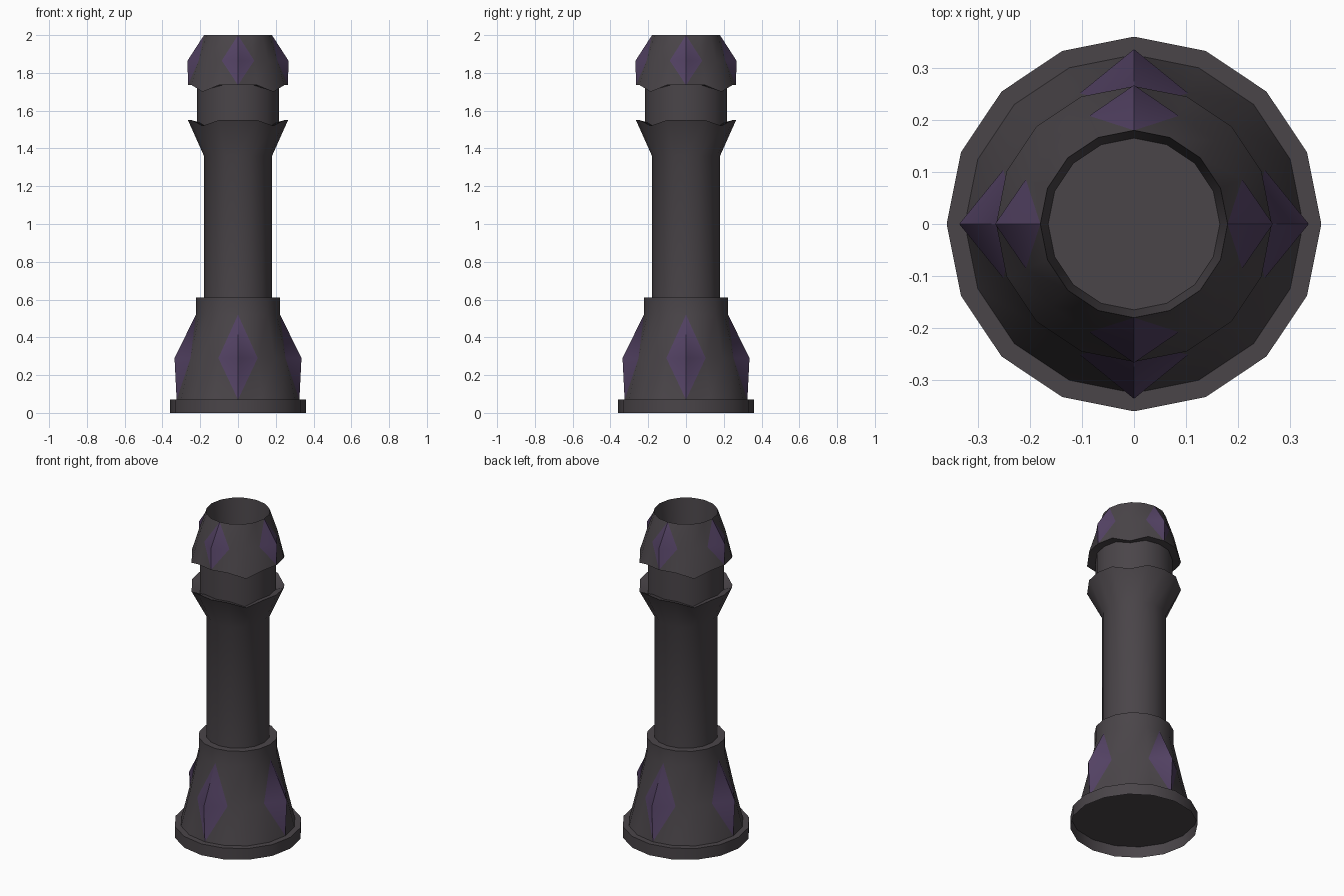
import bpy, math

if "Cube" in bpy.data.objects:
    bpy.data.objects.remove(bpy.data.objects["Cube"])

N = 16  # sides, with a corner on each axis


def material(name, rgb):
    m = bpy.data.materials.new(name)
    m.diffuse_color = (*rgb, 1)
    m.use_nodes = True
    m.node_tree.nodes["Principled BSDF"].inputs["Base Color"].default_value = m.diffuse_color
    return m


STONE = material("dark stone", (0.068, 0.059, 0.066))
PURPLE = material("dull purple", (0.088, 0.055, 0.128))


def make(name, verts, faces, mats=None, angle=40):
    me = bpy.data.meshes.new(name)
    me.from_pydata(verts, [], faces)
    me.materials.append(STONE)
    me.materials.append(PURPLE)
    if mats:
        for p, k in zip(me.polygons, mats):
            p.material_index = k
    ob = bpy.data.objects.new(name, me)
    bpy.context.collection.objects.link(ob)
    bpy.ops.object.select_all(action='DESELECT')
    ob.select_set(True)
    bpy.context.view_layer.objects.active = ob
    bpy.ops.object.shade_smooth_by_angle(angle=math.radians(angle))
    return ob


def ring(r, z, dip=0.0, bulge=0.0):
    """16-gon; diagonal corners drop by dip, axis corners move out by bulge."""
    out = []
    for i in range(N):
        a = 2 * math.pi * i / N
        rr = r + (bulge if i % 4 == 0 else 0)
        out.append((rr * math.cos(a), rr * math.sin(a), z - (dip if i % 4 == 2 else 0)))
    return out


def lathe(name, rings, cap_top=False):
    """Turned part, open below."""
    verts = [v for r in rings for v in r]
    faces = []
    for k in range(len(rings) - 1):
        for i in range(N):
            j = (i + 1) % N
            faces.append((k * N + i, k * N + j, (k + 1) * N + j, (k + 1) * N + i))
    if cap_top:
        faces.append(tuple(range(len(verts) - N, len(verts))))
    return make(name, verts, faces)


def jewelled(name, rings, cap_top=False):
    """Tapered part with a raised purple diamond on each of four sides.
    The first four rings are: inner lip, bottom, middle, top."""
    verts = [v for r in rings for v in r]
    faces, mats = [], []

    def add(k, *f):
        faces.append(f)
        mats.append(k)

    for i in range(N):
        j = (i + 1) % N
        b0, b1, m0, m1, t0, t1 = N + i, N + j, 2*N + i, 2*N + j, 3*N + i, 3*N + j
        add(0, i, j, b1, b0)
        if i % 4 == 0:
            add(0, b0, b1, m1)
            add(1, b0, m1, m0)
            add(1, m0, m1, t0)
            add(0, m1, t1, t0)
        elif i % 4 == 3:
            add(0, b0, b1, m0)
            add(1, b1, m1, m0)
            add(1, m0, m1, t1)
            add(0, m0, t1, t0)
        else:
            add(0, b0, b1, m1, m0)
            add(0, m0, m1, t1, t0)
        for k in range(3, len(rings) - 1):
            add(0, k*N + i, k*N + j, (k+1)*N + j, (k+1)*N + i)
    if cap_top:
        add(0, *range(len(verts) - N, len(verts)))
    return make(name, verts, faces, mats, 55)


# Plinth, hollow underneath
lathe("plinth", [ring(0.36, 0), ring(0.36, 0.07)], cap_top=True)

# Flared base with diamonds and a straight upper band
jewelled("base", [ring(0.31, 0.072), ring(0.325, 0.07), ring(0.272, 0.29, bulge=0.064),
                  ring(0.223, 0.52), ring(0.223, 0.61), ring(0.175, 0.61)])

# Shaft flowing into the wavy-rimmed collar
lathe("shaft_and_collar", [ring(0.18, 0.60), ring(0.18, 1.36),
                           ring(0.265, 1.55, dip=0.03), ring(0.215, 1.535, dip=0.03)])

# Neck
lathe("neck", [ring(0.218, 1.50), ring(0.218, 1.74)])

# Head with diamonds and a hollow top
jewelled("head", [ring(0.215, 1.735, dip=0.02), ring(0.265, 1.735, dip=0.035),
                  ring(0.225, 1.865, bulge=0.042), ring(0.18, 2.0),
                  ring(0.165, 1.82)], cap_top=True)
